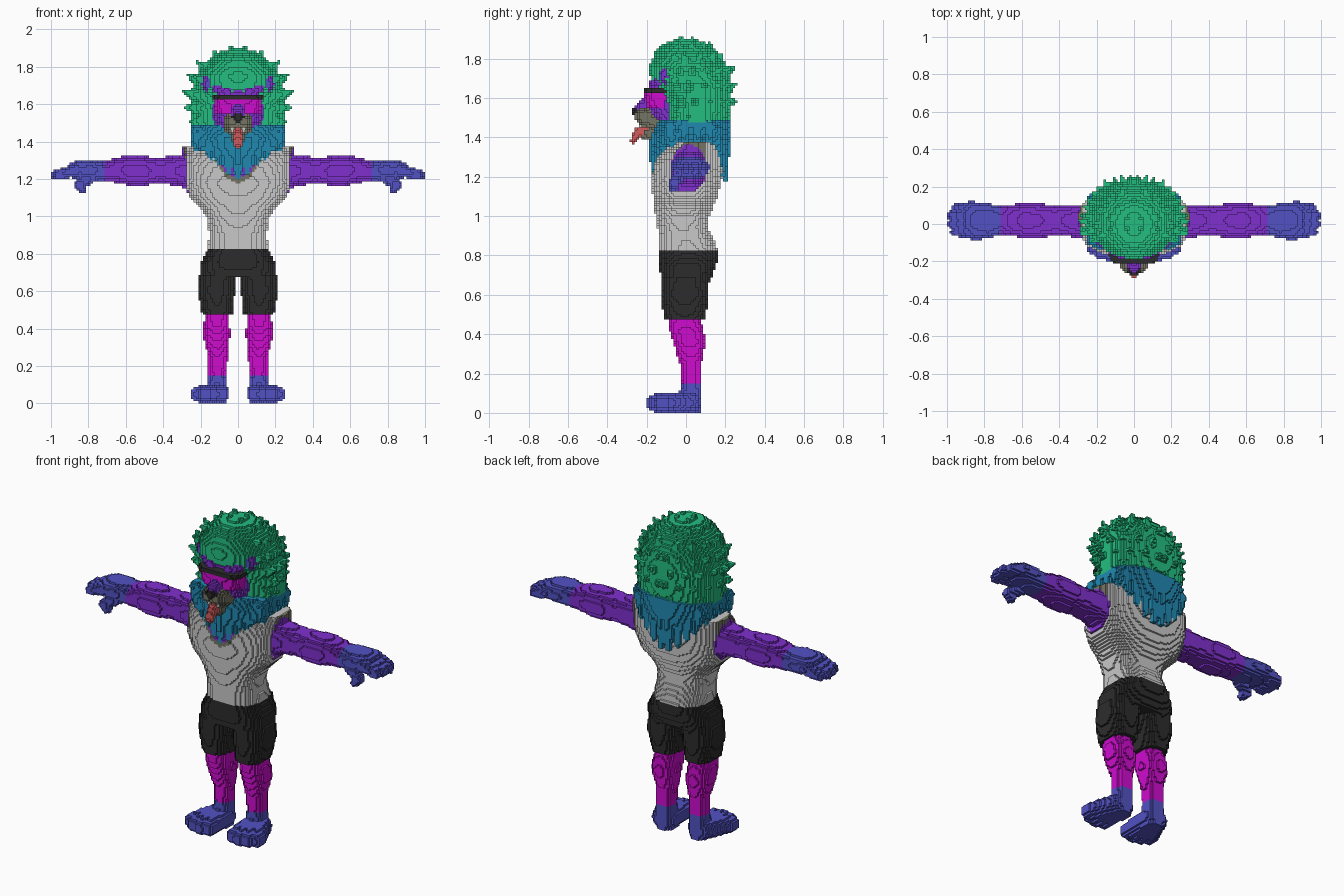
import bpy, math
from mathutils import Vector

if "Cube" in bpy.data.objects:
    bpy.data.objects.remove(bpy.data.objects["Cube"])

V = 0.0125                      # block size
cells = {}                      # (i, j, k) -> (part, colour)
COLOURS = {"mane_green": "23BE80", "beard_teal": "2088B0", "skin_purple": "8030CE",
           "paw_blue": "5252C4", "leg_magenta": "CE0CCE", "shorts_black": "2C2C2C",
           "shirt_grey": "C8C8C8", "muzzle_grey": "747464", "tongue_red": "D45C5C"}


def lin(h):
    c = [int(h[i:i + 2], 16) / 255 for i in (0, 2, 4)]
    return [((v + 0.055) / 1.055) ** 2.4 if v > 0.04 else v / 12.92 for v in c] + [1]


# ---- shapes: each returns (low corner, high corner, inside test) ----
def loft(axis, rows, n=2.4):
    """Stack of rounded sections: (t, a_min, a_max, b_min, b_max) along x or z."""
    a, b = {2: (0, 1), 0: (1, 2)}[axis]
    lo, hi = [0] * 3, [0] * 3
    lo[axis], hi[axis] = rows[0][0], rows[-1][0]
    lo[a], hi[a] = min(r[1] for r in rows), max(r[2] for r in rows)
    lo[b], hi[b] = min(r[3] for r in rows), max(r[4] for r in rows)

    def inside(p):
        for r, s in zip(rows, rows[1:]):
            if r[0] <= p[axis] <= s[0]:
                f = (p[axis] - r[0]) / (s[0] - r[0])
                a0, a1, b0, b1 = (r[i] + (s[i] - r[i]) * f for i in (1, 2, 3, 4))
                u = abs(2 * p[a] - a0 - a1) / max(a1 - a0, 1e-5)
                w = abs(2 * p[b] - b0 - b1) / max(b1 - b0, 1e-5)
                return u ** n + w ** n <= 1
        return False
    return lo, hi, inside


def blob(c, r):
    return ([c[i] - r[i] for i in range(3)], [c[i] + r[i] for i in range(3)],
            lambda p: sum(((p[i] - c[i]) / r[i]) ** 2 for i in range(3)) <= 1)


def horn(p0, p1, r0, r1):
    """Tapered round rod."""
    p0, p1 = Vector(p0), Vector(p1)
    d = p1 - p0
    m = max(r0, r1)

    def inside(p):
        q = Vector(p) - p0
        t = min(1, max(0, q.dot(d) / d.length_squared))
        return (q - d * t).length <= r0 + (r1 - r0) * t
    return ([min(p0[i], p1[i]) - m for i in range(3)],
            [max(p0[i], p1[i]) + m for i in range(3)], inside)


def box(lo, hi):
    return lo, hi, lambda p: all(lo[i] <= p[i] <= hi[i] for i in range(3))


def fill(part, colour, *shapes):
    """Fill blocks on the +x side and mirror them; later parts replace earlier ones."""
    for lo, hi, inside in shapes:
        a = [math.floor(v / V) for v in lo]
        b = [math.ceil(v / V) + 1 for v in hi]
        for i in range(max(0, a[0]), b[0]):
            for j in range(a[1], b[1]):
                for k in range(max(0, a[2]), b[2]):
                    p = ((i + .5) * V, (j + .5) * V, (k + .5) * V)
                    if inside(p):
                        c = colour(*p) if callable(colour) else colour
                        cells[i, j, k] = cells[-1 - i, j, k] = (part, c)


# ---- feet with splayed toes ----
toes = [(.088, -.150), (.130, -.158), (.172, -.150), (.212, -.120)]
fill("feet", "paw_blue",
     loft(2, [(0, .06, .165, -.04, .075), (.08, .06, .165, -.04, .08), (.15, .06, .16, -.02, .08)]),
     *[horn((.11 + (x - .11) * .3, .02, .055), (x, y, .05), .055, .044) for x, y in toes])

# ---- shins ----
fill("shins", "leg_magenta", loft(2, [
    (.15, .06, .16, -.02, .078), (.25, .055, .16, -.03, .08), (.36, .042, .188, -.065, .10),
    (.42, .045, .185, -.085, .09), (.48, .05, .175, -.09, .07)]))

# ---- shorts ----
fill("shorts", "shorts_black",
     loft(2, [(.475, .03, .19, -.115, .10), (.6, .015, .218, -.125, .115), (.69, .005, .21, -.125, .12)]),
     loft(2, [(.675, -.205, .205, -.125, .125), (.75, -.2, .2, -.14, .155), (.825, -.16, .16, -.14, .165)], 3))


# ---- tank top with trimmed neckline and arm holes ----
def shirt(x, y, z):
    hole = math.hypot((y - .015) / .095, (z - 1.23) / .13)
    neck = z - (1.18 + 8 * x * x)
    if x > .262 and hole < 1 or y < 0 and neck > .025:
        return "skin_purple"
    if x > .275 and z > 1.08 or y < 0 and neck > 0:
        return "muzzle_grey"
    return "shirt_grey"


fill("tank_top", shirt, loft(2, [
    (.825, -.16, .16, -.14, .165), (.9, -.155, .155, -.14, .13), (.95, -.158, .158, -.145, .11),
    (1.0, -.17, .17, -.155, .12), (1.05, -.205, .205, -.16, .14), (1.1, -.26, .26, -.168, .16),
    (1.18, -.292, .292, -.175, .18), (1.26, -.298, .298, -.165, .19), (1.32, -.298, .298, -.145, .19),
    (1.37, -.295, .295, -.09, .17)], 2.6))

# ---- arms, palms, fingers and thumbs ----
fill("arms", "skin_purple", loft(0, [
    (.26, -.075, .105, 1.14, 1.335), (.33, -.07, .105, 1.165, 1.325), (.42, -.06, .1, 1.175, 1.315),
    (.5, -.075, .11, 1.165, 1.32), (.58, -.075, .112, 1.165, 1.325), (.65, -.065, .105, 1.18, 1.315),
    (.7125, -.06, .1, 1.185, 1.295)]))
fill("hands", "paw_blue",
     loft(0, [(.7125, -.06, .1, 1.185, 1.295), (.78, -.075, .108, 1.19, 1.305),
              (.86, -.07, .112, 1.2, 1.298), (.9, -.06, .1, 1.21, 1.285)]),
     horn((.78, -.03, 1.215), (.85, -.06, 1.17), .035, .03),
     horn((.85, -.06, 1.165), (.83, -.062, 1.145), .028, .024),
     *[horn((.86, y, 1.25), (x, y, 1.222), .036, .027)
       for y, x in ((-.04, .955), (.0, .972), (.045, .972), (.085, .95))])

# ---- teal lower mane and beard ----
fill("lower_mane", "beard_teal",
     loft(2, [(1.3, -.12, .12, -.17, .2), (1.36, -.2, .2, -.175, .22), (1.42, -.235, .235, -.175, .225),
              (1.487, -.255, .255, -.14, .23)]),
     *[horn((x, -.135 + x * .3, 1.4), (x * .9, -.165 + x * .2, z), .05, .016)
       for x, z in ((.0, 1.21), (.055, 1.24), (.105, 1.28), (.16, 1.32), (.2, 1.36))],
     *[horn((x, .18 - x * .25, 1.43), (x * .92, .205 - x * .2, z), .05, .016)
       for x, z in ((.025, 1.19), (.085, 1.22), (.14, 1.27), (.19, 1.32))],
     *[horn((.215, y, 1.45), (.225, y, 1.36), .04, .014) for y in (-.08, -.01, .06, .12)])

# ---- green upper mane: core plus rings of tufts ----
fill("upper_mane", "mane_green", loft(2, [
    (1.475, -.25, .25, -.11, .215), (1.55, -.25, .25, -.115, .225), (1.65, -.25, .25, -.135, .23),
    (1.69, -.242, .242, -.18, .228), (1.76, -.22, .22, -.185, .21), (1.83, -.165, .165, -.16, .165),
    (1.88, -.1, .1, -.11, .1), (1.895, -.05, .05, -.06, .06)], 2.2))
for ring, (el, start, count) in enumerate(((-30, 75, 6), (-12, 72, 6), (6, 75, 6), (24, 50, 7),
                                           (42, 10, 7), (62, 15, 5), (80, 45, 2))):
    for s in range(count):
        az = math.radians(start + (176 - start) * (s + .5 * (ring % 2)) / max(count - .5, 1))
        e = math.radians(el)
        d = Vector((math.sin(az) * math.cos(e), -math.cos(az) * math.cos(e), math.sin(e)))
        tip = Vector((d.x * .292, d.y * (.265 if d.y > 0 else .19), 1.64 + d.z * .275))
        root = Vector((d.x * .2, d.y * (.18 if d.y > 0 else .12), 1.62 + d.z * .2))
        lo, hi, test = horn(root, tip, .055, .008)
        fill("upper_mane", "mane_green", (lo, hi, lambda p, t=test: t(p) and p[2] > 1.475))

# ---- face, brows and ears ----
fill("face", "skin_purple", blob((0, -.07, 1.56), (.14, .125, .14)),
     horn((0, -.15, 1.58), (0, -.215, 1.55), .05, .04),
     horn((.06, -.165, 1.665), (.12, -.14, 1.68), .026, .022))
fill("ears", "skin_purple", blob((.15, -.1, 1.71), (.045, .034, .05)))
fill("ears", "paw_blue", blob((.15, -.13, 1.71), (.024, .012, .028)))

# ---- muzzle, mouth, teeth, nose and tongue ----
fill("muzzle", "muzzle_grey", blob((.03, -.205, 1.505), (.047, .058, .048)),
     horn((.04, -.15, 1.48), (.03, -.2, 1.48), .04, .035),
     horn((0, -.15, 1.425), (0, -.2, 1.42), .045, .034))
fill("teeth", "shirt_grey", box((.02, -.235, 1.45), (.042, -.215, 1.475)),
     box((.02, -.235, 1.437), (.03, -.215, 1.45)))
fill("nose", "shorts_black", blob((0, -.25, 1.53), (.034, .025, .026)))
fill("tongue", "tongue_red", horn((0, -.2, 1.45), (0, -.245, 1.425), .03, .025),
     horn((.01, -.245, 1.425), (.006, -.268, 1.38), .022, .014))

# ---- visor with dark top bar ----
fill("visor", "leg_magenta", loft(2, [(1.55, -.12, .12, -.2, .0), (1.63, -.13, .13, -.212, .0)], 4))
fill("face", "skin_purple", horn((0, -.17, 1.575), (0, -.225, 1.55), .04, .035))
fill("visor_bar", "shorts_black", loft(2, [(1.625, -.132, .132, -.215, -.06), (1.655, -.132, .132, -.21, -.06)], 5))

# ---- build one block mesh per part from the exposed block sides ----
mats = {}
for name, h in COLOURS.items():
    mats[name] = bpy.data.materials.new(name)
    mats[name].diffuse_color = lin(h)
names = list(COLOURS)
for part in dict.fromkeys(c[0] for c in cells.values()):
    verts, faces, cols = {}, [], []
    for cell, (owner, colour) in cells.items():
        if owner != part:
            continue
        for a in range(3):
            u, w = (a + 1) % 3, (a + 2) % 3
            for side in (0, 1):
                nb = list(cell)
                nb[a] += 2 * side - 1
                if tuple(nb) in cells:
                    continue
                quad = []
                for du, dw in ((0, 0), (1, 0), (1, 1), (0, 1)):
                    c = list(cell)
                    c[a] += side
                    c[u] += du
                    c[w] += dw
                    quad.append(verts.setdefault(tuple(c), len(verts)))
                faces.append(quad if side else quad[::-1])
                cols.append(names.index(colour))
    mesh = bpy.data.meshes.new(part)
    mesh.from_pydata([[q * V for q in v] for v in verts], [], faces)
    used = sorted(set(cols))
    for m in used:
        mesh.materials.append(mats[names[m]])
    for poly, m in zip(mesh.polygons, cols):
        poly.material_index = used.index(m)
    bpy.context.collection.objects.link(bpy.data.objects.new(part, mesh))

for m in bpy.data.materials:
    if m.users and not m.is_grease_pencil:
        m.use_nodes = True
        m.node_tree.nodes["Principled BSDF"].inputs["Base Color"].default_value = m.diffuse_color
